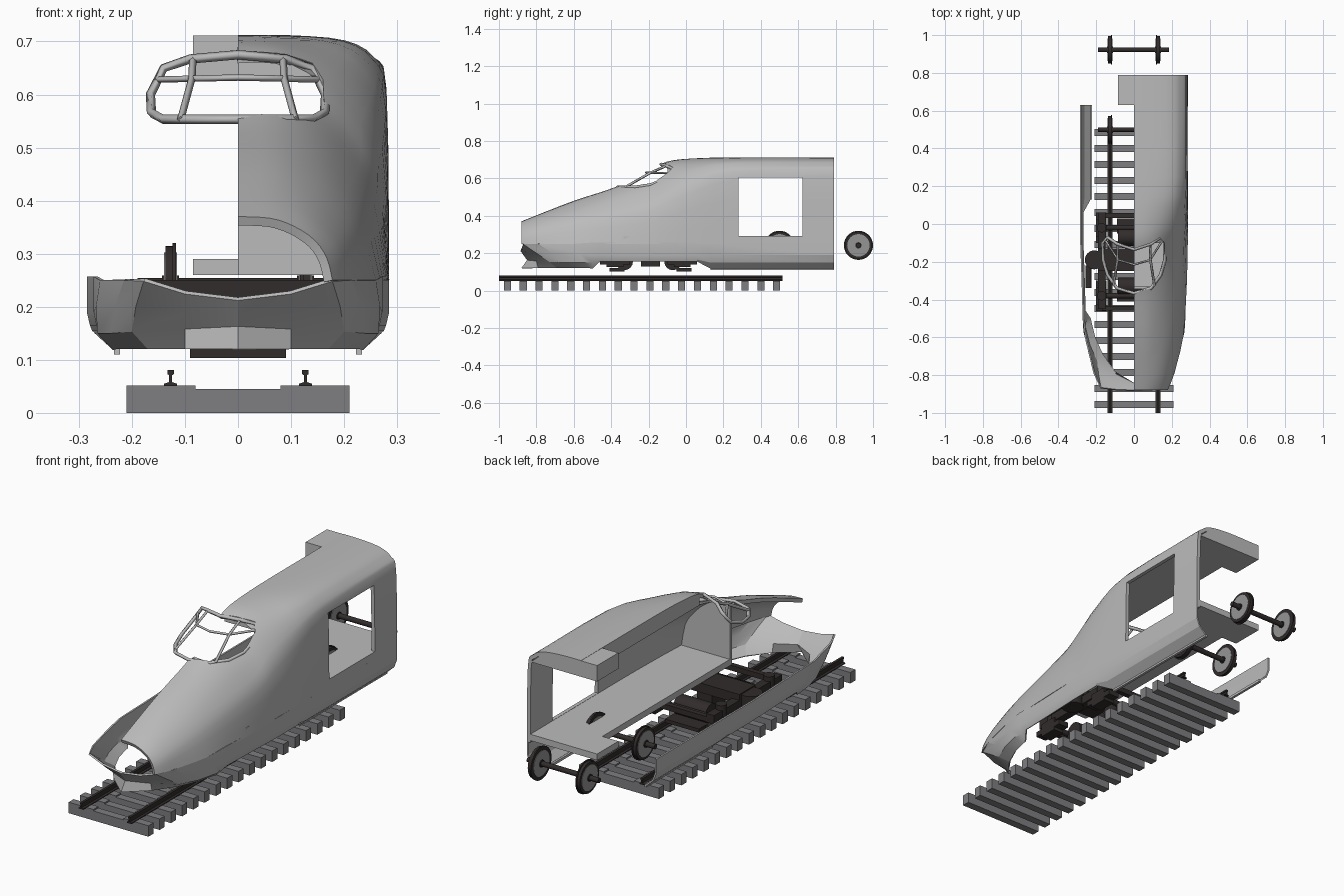
import bpy, bmesh, math
from mathutils import Vector

if "Cube" in bpy.data.objects:
    bpy.data.objects.remove(bpy.data.objects["Cube"])


def material(name, r, g, b):
    m = bpy.data.materials.new(name)
    m.diffuse_color = (r, g, b, 1)
    m.use_nodes = True
    m.node_tree.nodes["Principled BSDF"].inputs["Base Color"].default_value = m.diffuse_color
    return m


SHELL = material("shell_grey", 0.50, 0.50, 0.50)
CONCRETE = material("sleeper_grey", 0.21, 0.21, 0.22)
DARK = material("dark_iron", 0.032, 0.025, 0.025)
STEEL = material("wheel_steel", 0.30, 0.30, 0.30)


def make(name, verts, faces, mat):
    me = bpy.data.meshes.new(name)
    me.from_pydata([tuple(v) for v in verts], [], faces)
    me.materials.append(mat)
    ob = bpy.data.objects.new(name, me)
    bpy.context.collection.objects.link(ob)
    return ob


def fix_normals(ob):
    bm = bmesh.new()
    bm.from_mesh(ob.data)
    bmesh.ops.recalc_face_normals(bm, faces=bm.faces)
    bm.to_mesh(ob.data)
    bm.free()
    return ob


def loft(name, rings, mat):
    """Closed solid through equal-length rings."""
    n = len(rings[0])
    faces = [[i * n + j, i * n + (j + 1) % n, (i + 1) * n + (j + 1) % n, (i + 1) * n + j]
             for i in range(len(rings) - 1) for j in range(n)]
    faces += [list(range(n))[::-1], [(len(rings) - 1) * n + j for j in range(n)]]
    return fix_normals(make(name, [p for r in rings for p in r], faces, mat))


def prism(name, prof, y0, y1, mat):
    return loft(name, [[(x, y, z) for x, z in prof] for y in (y0, y1)], mat)


def box(name, x0, x1, y0, y1, z0, z1, mat):
    return prism(name, [(x0, z0), (x1, z0), (x1, z1), (x0, z1)], y0, y1, mat)


def cyl(name, c, r, length, axis, mat, n=24):
    c = Vector(c)
    a = Vector({'X': (1, 0, 0), 'Y': (0, 1, 0), 'Z': (0, 0, 1)}[axis])
    u = Vector((0, 1, 0)) if axis != 'Y' else Vector((0, 0, 1))
    v = a.cross(u)
    ang = [2 * math.pi * i / n for i in range(n)]
    ob = loft(name, [[c + a * s * length / 2 + u * r * math.cos(t) + v * r * math.sin(t)
                      for t in ang] for s in (-1, 1)], mat)
    return smooth(ob)


def smooth(ob, angle=32):
    bpy.ops.object.select_all(action='DESELECT')
    ob.select_set(True)
    bpy.context.view_layer.objects.active = ob
    bpy.ops.object.shade_smooth_by_angle(angle=math.radians(angle))
    return ob


def bake(ob):
    """Apply all modifiers."""
    dg = bpy.context.evaluated_depsgraph_get()
    me = bpy.data.meshes.new_from_object(ob.evaluated_get(dg))
    ob.modifiers.clear()
    ob.data = me


def sheet(name, rows, thick, mat):
    """Grid surface thickened inwards."""
    n = len(rows[0])
    faces = [[i * n + j, i * n + j + 1, (i + 1) * n + j + 1, (i + 1) * n + j]
             for i in range(len(rows) - 1) for j in range(n - 1)]
    ob = make(name, [p for r in rows for p in r], faces, mat)
    out = sum(p.area * p.normal.dot(p.center - Vector((0, p.center.y * 0.8, 0.3)))
              for p in ob.data.polygons)
    if out < 0:
        ob.data.flip_normals()
    mod = ob.modifiers.new("thickness", 'SOLIDIFY')
    mod.thickness, mod.offset = thick, -1
    bake(ob)
    return ob


def cut(ob, cutter):
    mod = ob.modifiers.new("cut", 'BOOLEAN')
    mod.operation, mod.solver, mod.object = 'DIFFERENCE', 'EXACT', cutter
    bake(ob)
    bpy.data.objects.remove(cutter)


def refine(pts, k=3):
    """Smooth curve through points."""
    pts = [Vector(p) for p in pts]
    out = []
    for i in range(len(pts) - 1):
        a, b = pts[i], pts[i + 1]
        p, q = pts[max(i - 1, 0)], pts[min(i + 2, len(pts) - 1)]
        for s in range(k):
            t = s / k
            out.append(0.5 * (2 * a + (b - p) * t + (2 * p - 5 * a + 4 * b - q) * t * t
                              + (3 * a - p - 3 * b + q) * t ** 3))
    return out + [pts[-1]]


# Track: sleepers and rails
half = [(0.21, 0), (0.21, 0.052), (0.08, 0.052), (0.08, 0.045)]
sleeper = half + [(-x, z) for x, z in half[::-1]]
for i in range(18):
    y = -0.955 + i * 0.0847
    prism("sleeper", sleeper, y - 0.019, y + 0.019, CONCRETE)
half = [(0.012, 0.051), (0.012, 0.055), (0.003, 0.058), (0.003, 0.071), (0.006, 0.073), (0.006, 0.081)]
for s in (-1, 1):
    prof = [(s * 0.127 + x, z) for x, z in half + [(-x, z) for x, z in half[::-1]]]
    prism("rail", prof, -1.0, 0.515, DARK)

# Loose wheelsets
for y in (0.5, 0.922):
    cyl("axle", (-0.002, y, 0.242), 0.012, 0.375, 'X', DARK, 16)
    for s in (-1, 1):
        cyl("wheel_tyre", (s * 0.127, y, 0.242), 0.073, 0.02, 'X', DARK, 32)
        cyl("wheel_flange", (s * 0.120, y, 0.242), 0.078, 0.006, 'X', DARK, 32)
        cyl("wheel_disc", (s * 0.127, y, 0.242), 0.06, 0.024, 'X', STEEL, 32)
        cyl("wheel_hub", (s * 0.127, y, 0.242), 0.017, 0.032, 'X', DARK, 16)

# Right upper shell: half sections from roof centre down to the belt line
stations = [
    (-0.88, [0, .37, .06, .367, .105, .352, .145, .325, .168, .29, .178, .25]),
    (-0.80, [0, .402, .06, .40, .115, .385, .16, .355, .195, .31, .21, .25]),
    (-0.60, [0, .48, .07, .475, .13, .45, .185, .41, .23, .35, .26, .25]),
    (-0.37, [0, .556, .07, .552, .14, .52, .20, .465, .25, .39, .277, .25]),
    (-0.20, [0, .642, .08, .625, .155, .57, .215, .505, .262, .42, .283, .25]),
    (-0.10, [0, .69, .075, .68, .14, .645, .21, .575, .265, .47, .284, .25]),
    (0.03, [0, .706, .08, .702, .17, .675, .235, .62, .275, .52, .285, .25]),
    (0.25, [0, .712, .10, .711, .20, .70, .255, .665, .28, .59, .285, .25]),
    (0.79, [0, .712, .10, .711, .20, .70, .255, .67, .28, .61, .285, .25]),
]
sections = [refine([(p[i], y, p[i + 1]) for i in range(0, 12, 2)]) for y, p in stations]
columns = [refine(col) for col in zip(*sections)]
shell = sheet("body_shell", columns, 0.018, SHELL)
cut(shell, box("window_cutter", 0.2, 0.4, 0.28, 0.623, 0.291, 0.605, SHELL))
plan = [(-0.05, -0.365), (0, -0.365), (0.09, -0.34), (0.14, -0.27), (0.163, -0.19),
        (0.16, -0.1), (0.14, -0.07), (0.09, -0.1), (0, -0.13), (-0.05, -0.13)]
cut(shell, loft("cab_cutter", [[(x, y, z) for x, y in plan] for z in (0.45, 0.9)], SHELL))
smooth(shell)

# Lower skirts with chin and plough, on both sides
lip = [(0, -.885, .212), (.1, -.88, .224), (.178, -.87, .248), (.215, -.79, .25), (.26, -.6, .25)]
chin = [(0, -.85, .163), (.1, -.80, .158), (.20, -.73, .153), (.24, -.64, .15), (.265, -.54, .15)]
toe = [(0, -.88, .12), (.1, -.79, .12), (.17, -.69, .12), (.21, -.60, .12), (.23, -.52, .12)]
for s, end in ((1, 0.79), (-1, 0.63)):
    cols = []
    for a, b, c in zip(lip, chin, toe):
        m = (Vector(a) + Vector(b)) / 2 + Vector((0.02 * a[0], 0, 0))
        cols.append([a, m, b, c])
    for y, lifted in ((-.50, 0), (-.46, 1), (-.3, 1), (-.1, 1), (.06, 1), (.13, 0), (end, 0)):
        w = 0.285 if y > -0.2 else 0.272 + 0.028 * (y + 0.5)
        if lifted:
            low = [(w, y, .19), (w - .006, y, .165), (w - .01, y, .155)]
        else:
            low = [(w, y, .19), (w - .015, y, .15), (.235, y, .118)]
        cols.append([(w, y, .257)] + low)
    cols = [[(s * p[0], p[1], p[2]) for p in c] for c in cols]
    smooth(sheet("lower_skirt", cols, 0.008, SHELL), 20)
    xs = sorted((s * 0.222, s * 0.234))
    box("skirt_lip", *xs, 0.13, end, 0.11, 0.122, SHELL)

# Cabin floor, ceiling and front bulkhead
box("cabin_floor", 0, 0.275, -0.335, 0.79, 0.26, 0.29, SHELL)
box("floor_extension", -0.085, 0, 0.63, 0.79, 0.26, 0.29, SHELL)
box("ceiling_extension", -0.085, 0, 0.63, 0.79, 0.635, 0.711, SHELL)
ceiling = [
    (-0.10, [0, .635, .14, .635, .13, .642, .07, .672, 0, .68]),
    (0.03, [0, .635, .21, .635, .165, .668, .08, .694, 0, .698]),
    (0.25, [0, .635, .262, .635, .20, .692, .10, .703, 0, .705]),
    (0.79, [0, .635, .265, .635, .20, .692, .10, .703, 0, .705]),
]
loft("ceiling", [[(p[i], y, p[i + 1]) for i in range(0, 10, 2)] for y, p in ceiling], SHELL)
prism("bulkhead", [(0, .26), (.27, .26), (.265, .33), (.24, .40), (.195, .465),
                   (.135, .52), (.07, .55), (0, .555)], -0.345, -0.33, SHELL)


# Windscreen frame
def bar(name, pts, r, closed=False):
    cu = bpy.data.curves.new(name, 'CURVE')
    cu.dimensions, cu.bevel_depth, cu.bevel_resolution = '3D', r, 0
    cu.use_fill_caps = True
    sp = cu.splines.new('POLY')
    sp.points.add(len(pts) - 1)
    for q, p in zip(sp.points, pts):
        q.co = (*p, 1)
    sp.use_cyclic_u = closed
    tmp = bpy.data.objects.new(name, cu)
    bpy.context.collection.objects.link(tmp)
    me = bpy.data.meshes.new_from_object(tmp.evaluated_get(bpy.context.evaluated_depsgraph_get()))
    bpy.data.objects.remove(tmp)
    me.materials.clear()
    me.materials.append(SHELL)
    bpy.context.collection.objects.link(bpy.data.objects.new(name, me))


edge = [(0, -.367, .553), (.09, -.34, .553), (.14, -.27, .553), (.163, -.19, .565),
        (.165, -.10, .60), (.14, -.07, .65), (.09, -.105, .667), (0, -.135, .675)]
bar("windscreen_rim", edge + [(-x, y, z) for x, y, z in edge[-2:0:-1]], 0.009, True)
mid = [(0, -.215, .632), (.085, -.19, .63), (.152, -.085, .628)]
bar("windscreen_crossbar", [(-x, y, z) for x, y, z in mid[:0:-1]] + mid, 0.006)
for s in (-1, 1):
    bar("windscreen_pillar", [(s * .085, -.105, .667), (s * .087, -.19, .63), (s * .108, -.325, .553)], 0.007)

# Bogie
box("bogie_transom", -0.19, 0.17, -0.25, -0.13, 0.205, 0.25, DARK)
box("bogie_pivot", -0.04, 0.04, -0.24, -0.14, 0.13, 0.21, DARK)
for y, d in ((-0.38, 1), (-0.02, -1)):
    cyl("bogie_axle", (0, y, 0.165), 0.014, 0.36, 'X', DARK, 16)
    cyl("traction_motor", (0, y + d * 0.05, 0.155), 0.046, 0.17, 'X', DARK, 16)
    box("motor_plate", -0.09, 0.09, y - 0.03, y + 0.05, 0.103, 0.12, DARK)
    box("bogie_end_beam", -0.17, 0.17, y - d * 0.065 - 0.012, y - d * 0.065 + 0.012, 0.18, 0.205, DARK)
    for s in (-1, 1):
        xs = sorted((s * 0.145, s * 0.2))
        box("axle_box", *xs, y - 0.045, y + 0.045, 0.125, 0.19, DARK)
        box("axle_arm", *xs, y - 0.08, y + 0.08, 0.14, 0.165, DARK)
        cyl("bogie_spring", (s * 0.172, y, 0.215), 0.025, 0.06, 'Z', DARK, 16)
for s in (-1, 1):
    xs = sorted((s * 0.15, s * 0.19))
    box("bogie_side_frame", *xs, -0.45, 0.06, 0.18, 0.222, DARK)
    cyl("air_spring", (s * 0.21, -0.19, 0.21), 0.05, 0.07, 'Z', DARK, 24)
    cyl("yaw_damper", (s * 0.24, -0.28, 0.195), 0.016, 0.12, 'Y', DARK, 16)
